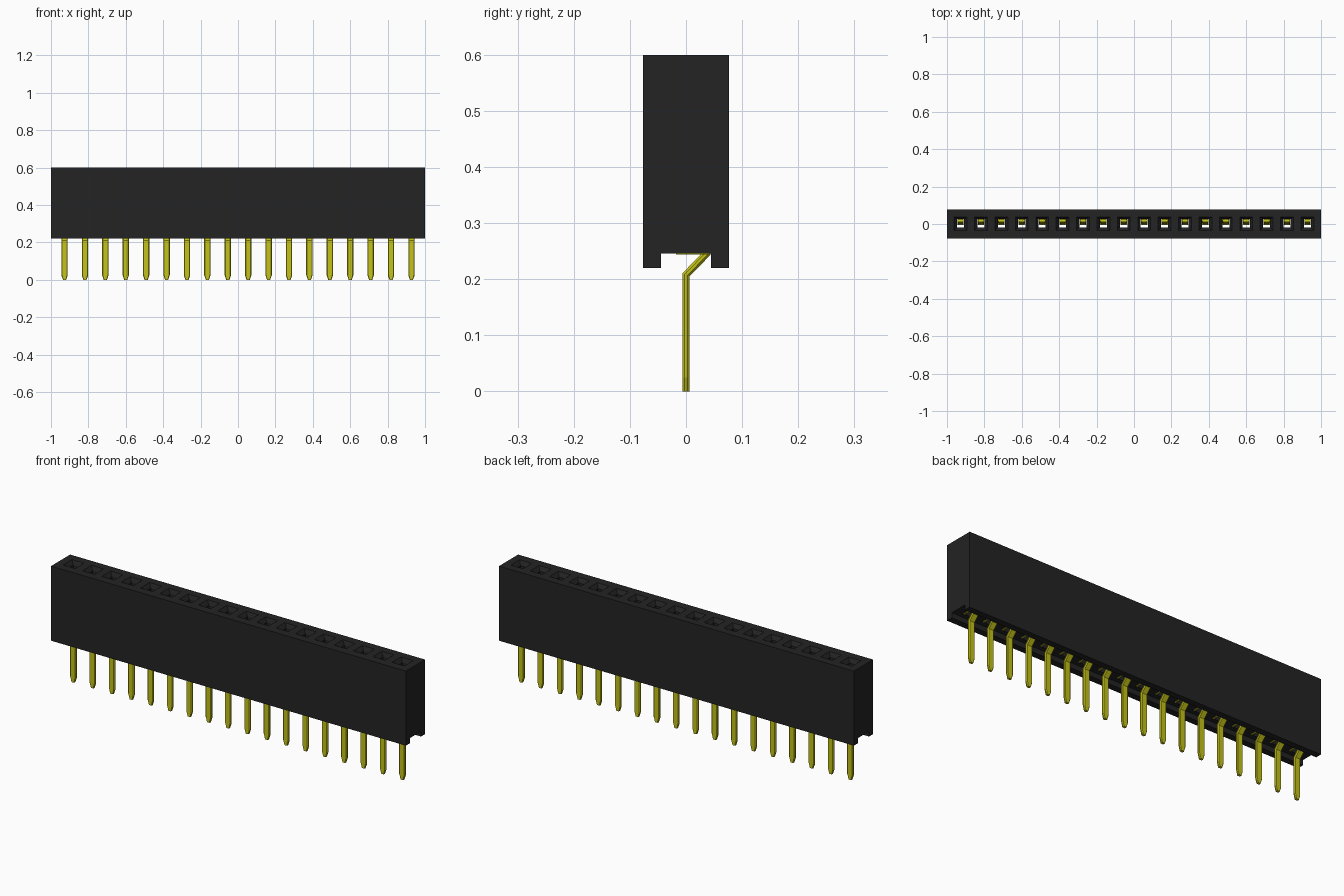
import bpy, bmesh
from mathutils import Vector

if "Cube" in bpy.data.objects:
    bpy.data.objects.remove(bpy.data.objects["Cube"])

COUNT, PITCH = 18, 0.1091
CENTRES = [(i - (COUNT - 1) / 2) * PITCH for i in range(COUNT)]


def material(name, rgb):
    m = bpy.data.materials.new(name)
    m.use_nodes = True
    m.diffuse_color = (*rgb, 1)
    m.node_tree.nodes["Principled BSDF"].inputs["Base Color"].default_value = (*rgb, 1)
    return m


black = material("black plastic", (0.017, 0.017, 0.017))
gold = material("yellow metal", (0.55, 0.54, 0.01))


def finish(bm, name, mat):
    bmesh.ops.recalc_face_normals(bm, faces=bm.faces)
    mesh = bpy.data.meshes.new(name)
    bm.to_mesh(mesh)
    bm.free()
    mesh.materials.append(mat)
    ob = bpy.data.objects.new(name, mesh)
    bpy.context.collection.objects.link(ob)
    return ob


def loft(bm, rings):
    """Skin a list of equal point rings and cap both ends."""
    loops = [[bm.verts.new(p) for p in ring] for ring in rings]
    n = len(loops[0])
    for a, b in zip(loops, loops[1:]):
        for i in range(n):
            bm.faces.new((a[i], a[(i + 1) % n], b[(i + 1) % n], b[i]))
    bm.faces.new(loops[0])
    bm.faces.new(loops[-1])


def rect(x, z, hx, y0, y1):
    return [(x - hx, y0, z), (x + hx, y0, z), (x + hx, y1, z), (x - hx, y1, z)]


# Housing: extruded profile with a groove along the underside
half = [(0.077, 0.6), (0.077, 0.22), (0.045, 0.22), (0.045, 0.246)]
profile = half + [(-y, z) for y, z in reversed(half)]
bm = bmesh.new()
loft(bm, [[(x, y, z) for y, z in profile] for x in (-1, 1)])
housing = finish(bm, "housing", black)

# Socket cutter: funnel, narrow throat, wider contact chamber
bm = bmesh.new()
for x in CENTRES:
    loft(bm, [rect(x, 0.61, 0.042, -0.042, 0.042),
              rect(x, 0.58, 0.019, -0.019, 0.026),
              rect(x, 0.55, 0.019, -0.019, 0.026),
              rect(x, 0.549, 0.028, -0.02, 0.0445),
              rect(x, 0.23, 0.028, -0.02, 0.0445)])
cutter = finish(bm, "socket_cutter", black)
cutter.hide_render = True
mod = housing.modifiers.new("sockets", "BOOLEAN")
mod.operation, mod.solver, mod.object = "DIFFERENCE", "EXACT", cutter
bpy.context.view_layer.objects.active = housing
bpy.ops.object.modifier_apply(modifier=mod.name)
bpy.data.objects.remove(cutter)

# Pin: chamfered strip swept along a bent path, narrowed at the tip
HX, HY, CH = 0.017, 0.0065, 0.004
quarter = [(HX, HY - CH), (HX - CH, HY)]
section = (quarter + [(-x, y) for x, y in reversed(quarter)]
           + [(-x, -y) for x, y in quarter] + [(x, -y) for x, y in reversed(quarter)])
path = [Vector(p) for p in ((0, 0), (0, 0.025), (0, 0.208), (0.037, 0.246),
                            (0.037, 0.42), (0.008, 0.5), (0.018, 0.545))]


def pin_rings(x):
    rings = []
    for i, p in enumerate(path):
        before = (p - path[i - 1]).normalized() if i else (path[1] - p).normalized()
        after = (path[i + 1] - p).normalized() if i + 1 < len(path) else before
        t = (before + after).normalized()
        side = Vector((t.y, -t.x)) / t.dot(before)
        width = 0.5 if i == 0 else 1
        rings.append([(x + u * width, *(p + side * v)) for u, v in section])
    return rings


bm = bmesh.new()
for x in CENTRES:
    loft(bm, pin_rings(x))
finish(bm, "contact_pins", gold)

# Side wings of each contact, standing inside the chamber
bm = bmesh.new()
for x in CENTRES:
    for side in (-1, 1):
        cx = x + side * 0.0235
        loft(bm, [rect(cx, z, 0.004, -0.018, 0.042) for z in (0.244, 0.4)])
finish(bm, "contact_wings", gold)
